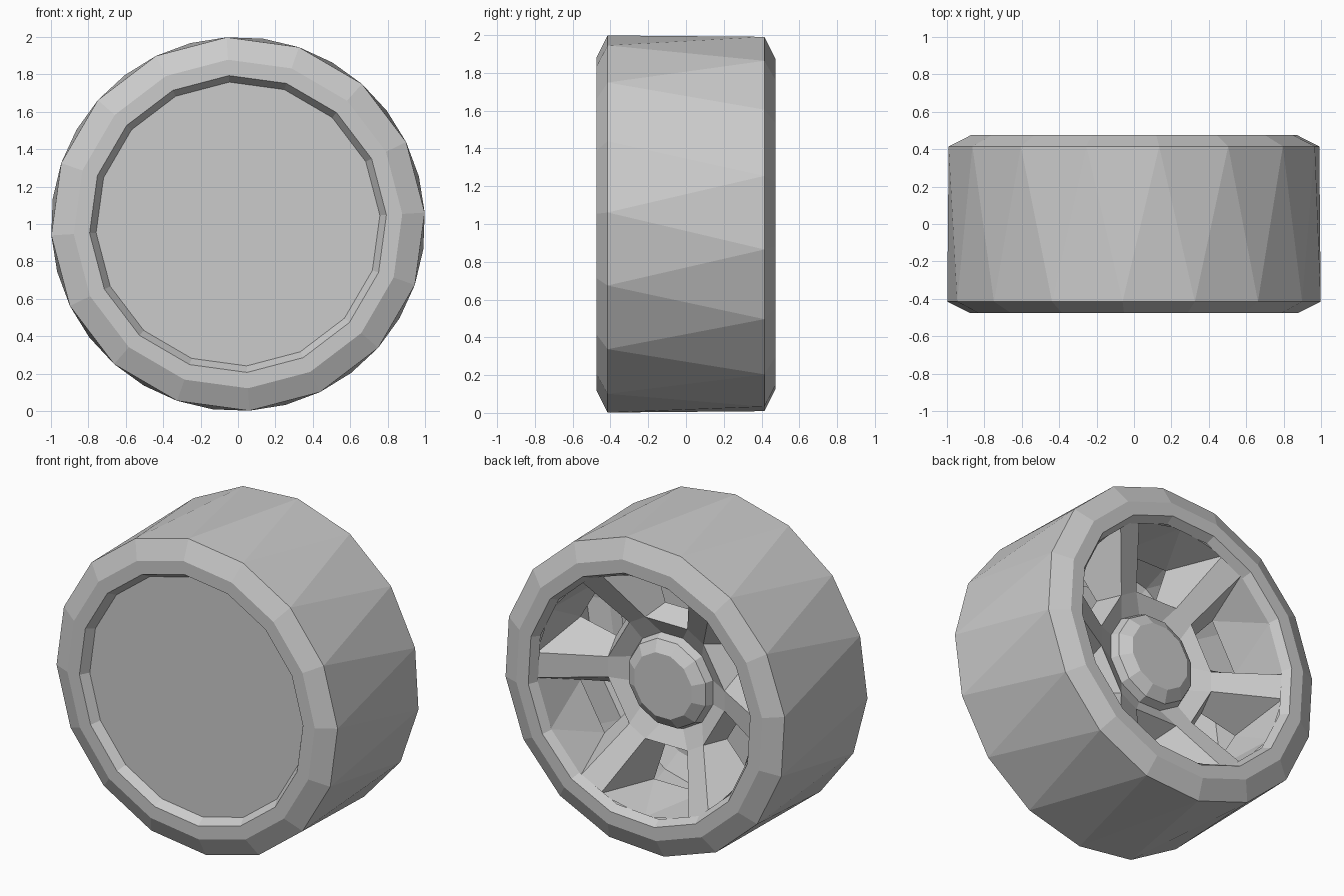
import bpy, bmesh
from math import sin, cos, radians

if "Cube" in bpy.data.objects:
    bpy.data.objects.remove(bpy.data.objects["Cube"])

def polar(r, deg, y):
    a = radians(deg)
    return (r * cos(a), y, 1 + r * sin(a))

def finish(name, bm, recalc=True):
    if recalc:
        bmesh.ops.recalc_face_normals(bm, faces=bm.faces[:])
    me = bpy.data.meshes.new(name)
    bm.to_mesh(me)
    bm.free()
    ob = bpy.data.objects.new(name, me)
    bpy.context.collection.objects.link(ob)
    return ob

def bridge(bm, a, b, twist=False):
    n = len(a)
    for i in range(n):
        j = (i + 1) % n
        if twist:
            bm.faces.new((a[i], a[j], b[i]))
            bm.faces.new((b[i], a[j], b[j]))
        else:
            bm.faces.new((a[i], a[j], b[j], b[i]))

# tyre: 16-sided rings, the back half turned by half a step
SIDES, STEP = 16, 22.5
A, B = 3.5, 3.5 + STEP / 2
profile = [(0.76, -0.42, A), (0.795, -0.475, A), (0.88, -0.475, A), (1.0, -0.415, A),
           (1.0, 0.415, B), (0.88, 0.475, B), (0.795, 0.475, B), (0.765, 0.42, B)]
bm = bmesh.new()
rings = [[bm.verts.new(polar(r, o + i * STEP, y)) for i in range(SIDES)] for r, y, o in profile]
for (p, q), (a, b) in zip(zip(profile, profile[1:]), zip(rings, rings[1:])):
    bridge(bm, a, b, p[2] != q[2])
finish("tyre", bm)

# flat cover closing the front
bm = bmesh.new()
bm.faces.new([bm.verts.new(polar(0.76, A + i * STEP, -0.42)) for i in range(SIDES)])
finish("front_cover", bm)

# back rim: six funnel-shaped windows between dished spokes
bm = bmesh.new()

def local(k, radial, side, y):
    a = radians(30 + 60 * k)
    return bm.verts.new((radial * cos(a) - side * sin(a), y, 1 + radial * sin(a) + side * cos(a)))

cells = []
for k in range(6):
    i1, i2 = [local(k, 0.39, s * 0.15, 0.20) for s in (-1, 1)]
    h1, h2 = [local(k, 0.455, s * 0.09, 0.08) for s in (-1, 1)]
    g1, g2 = [local(k, 0.70, s * 0.17, 0.08) for s in (-1, 1)]
    o1, om, o2 = [bm.verts.new(polar(0.77, 30 + 60 * k + d, 0.42)) for d in (-24, 0, 24)]
    for f in ((i1, i2, h2, h1), (i1, h1, g1, o1), (i2, o2, g2, h2),
              (o1, g1, om), (om, g1, g2), (om, g2, o2)):
        bm.faces.new(f)
    cells.append((i1, i2, o1, o2))
for k in range(6):
    a, b = cells[k], cells[(k + 1) % 6]
    bm.faces.new((a[1], a[3], b[2], b[0]))

# hub with a raised, bevelled cap
ring = [v for c in cells for v in c[:2]]
for r, y in ((0.30, 0.14), (0.28, 0.19), (0.21, 0.235)):
    new = [bm.verts.new(polar(r, 15 + 30 * i, y)) for i in range(12)]
    bridge(bm, ring, new)
    ring = new
bm.faces.new(ring)
finish("rim_and_hub", bm)
